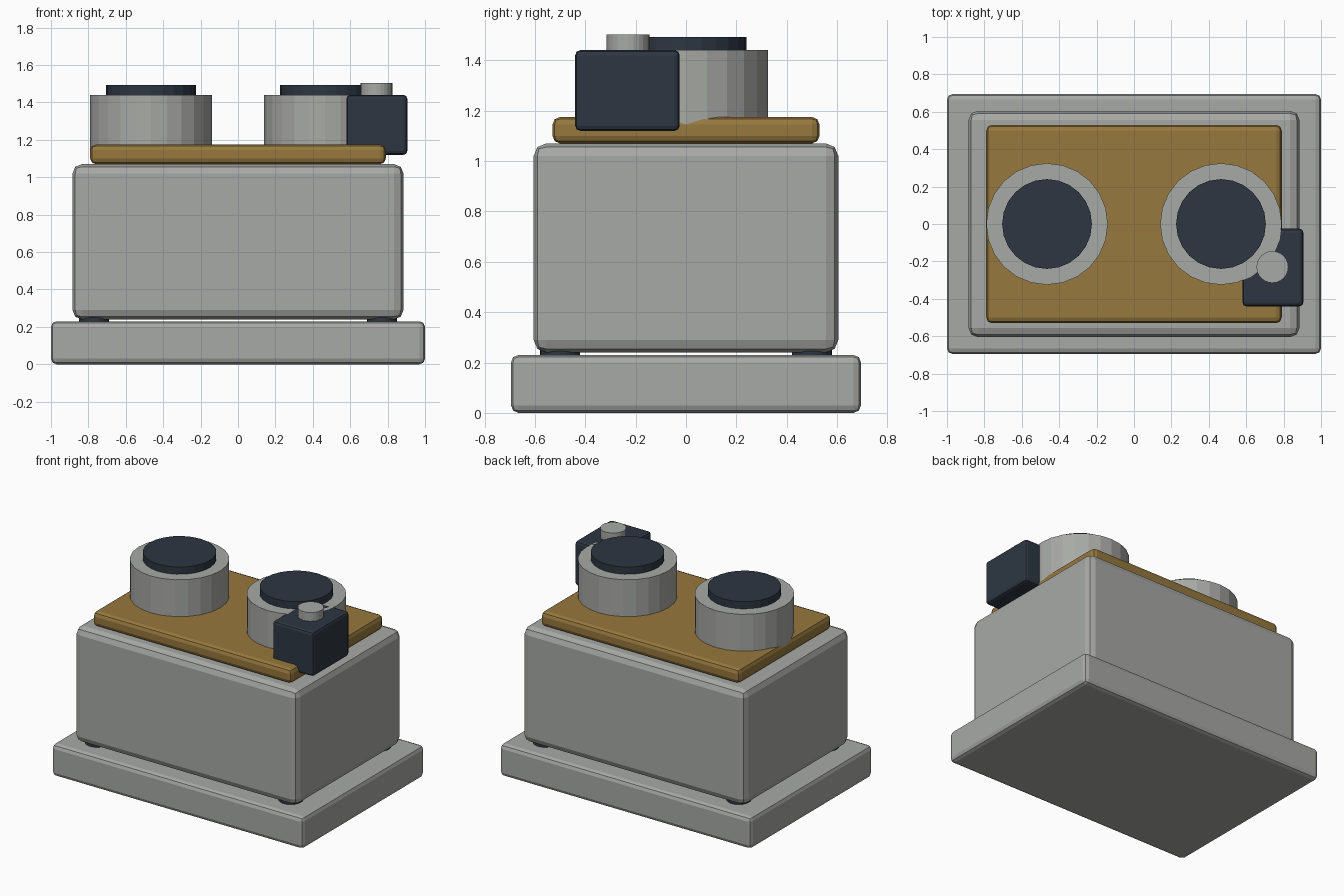
import bpy

if "Cube" in bpy.data.objects:
    bpy.data.objects.remove(bpy.data.objects["Cube"], do_unlink=True)


def material(name, rgb):
    mat = bpy.data.materials.new(name)
    mat.use_nodes = True
    colour = (*rgb, 1)
    mat.diffuse_color = colour
    mat.node_tree.nodes["Principled BSDF"].inputs["Base Color"].default_value = colour
    return mat


grey = material("light grey", (0.39, 0.40, 0.38))
brown = material("bronze brown", (0.305, 0.188, 0.048))
dark = material("dark slate", (0.026, 0.037, 0.054))


def box(name, low, high, bevel, mat):
    """Rounded box spanning two opposite corners."""
    centre = [(a + b) / 2 for a, b in zip(low, high)]
    bpy.ops.mesh.primitive_cube_add(size=1, location=centre)
    ob = bpy.context.object
    ob.name = name
    ob.scale = [b - a for a, b in zip(low, high)]
    bpy.ops.object.transform_apply(location=False, rotation=False, scale=True)
    mod = ob.modifiers.new("rounded edges", "BEVEL")
    mod.width = bevel
    mod.segments = 2
    ob.data.materials.append(mat)
    return ob


def cylinder(name, x, y, radius, bottom, top, mat, sides=24):
    bpy.ops.mesh.primitive_cylinder_add(
        vertices=sides, radius=radius, depth=top - bottom,
        location=(x, y, (bottom + top) / 2))
    ob = bpy.context.object
    ob.name = name
    ob.data.materials.append(mat)
    return ob


# Stacked housing
box("base", (-1, -0.695, 0), (1, 0.695, 0.23), 0.03, grey)
box("body", (-0.885, -0.605, 0.24), (0.885, 0.605, 1.07), 0.05, grey)
box("top_plate", (-0.79, -0.53, 1.07), (0.79, 0.53, 1.175), 0.03, brown)

# Feet between body and base
for side, x in (("right", -0.77), ("left", 0.77)):
    for end, y in (("front", -0.5), ("back", 0.5)):
        cylinder(f"foot_{end}_{side}", x, y, 0.08, 0.22, 0.27, dark)

# Twin drums with dark caps
for side, x in (("right", -0.465), ("left", 0.465)):
    cylinder(f"drum_{side}", x, 0, 0.325, 1.13, 1.44, grey)
    cylinder(f"drum_cap_{side}", x, 0, 0.24, 1.42, 1.492, dark)

# Control box with its button
box("control_box", (0.58, -0.44, 1.12), (0.905, -0.025, 1.44), 0.02, dark)
cylinder("button", 0.74, -0.23, 0.085, 1.42, 1.503, grey)
